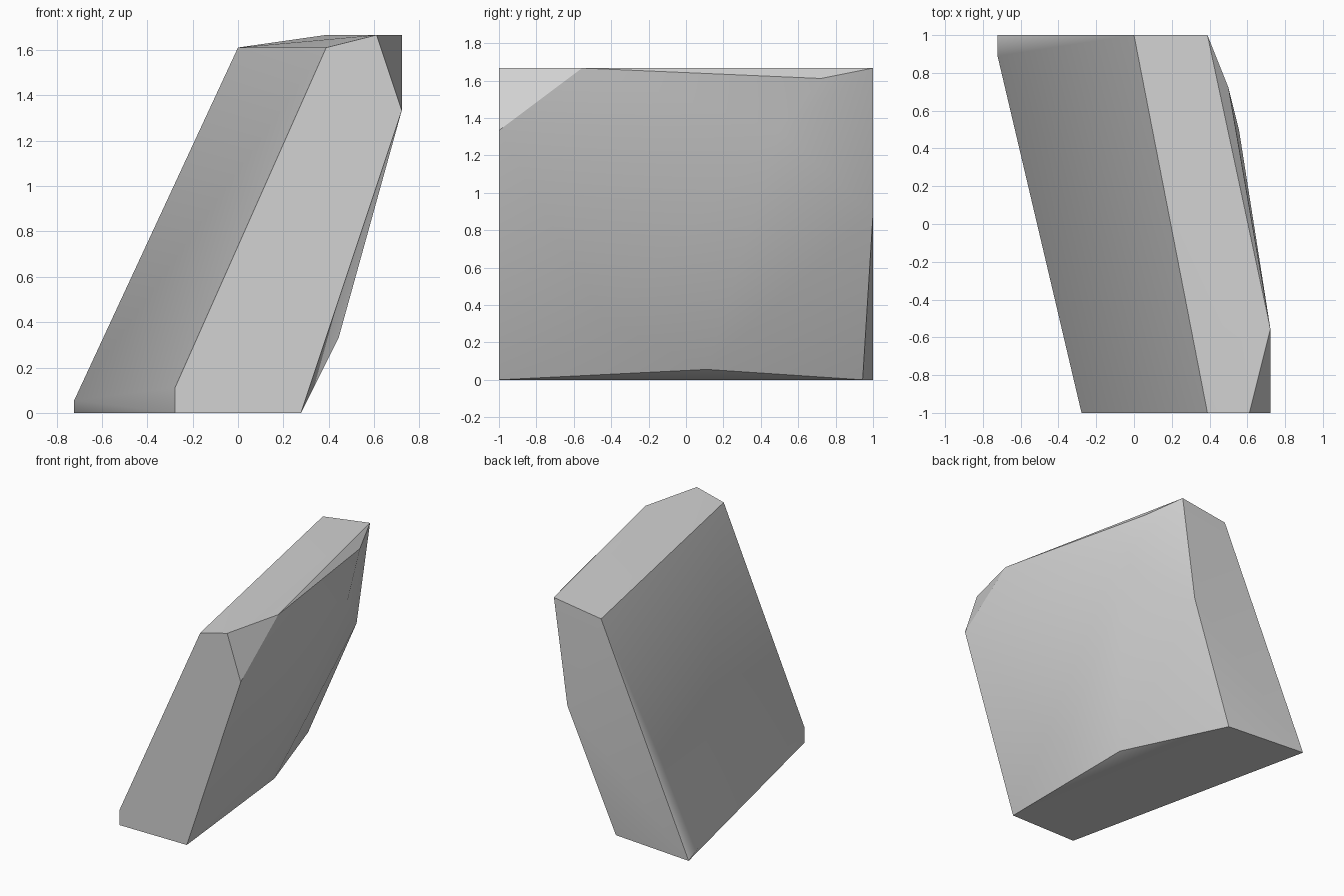
import bpy
import bmesh
import math

cube = bpy.data.objects.get("Cube")
if cube:
    bpy.data.objects.remove(cube, do_unlink=True)

# Plain grey stone material
stone = bpy.data.materials.new("stone_grey")
stone.use_nodes = True
grey = (0.65, 0.65, 0.65, 1)
stone.diffuse_color = grey
shader = stone.node_tree.nodes["Principled BSDF"]
shader.inputs["Base Color"].default_value = grey
shader.inputs["Roughness"].default_value = 0.9

# Corners of the leaning slab, in grid steps of 1/18 unit
STEP = 1 / 18
front = [(-5, -18, 0), (5, -18, 0), (13, -18, 24), (11, -18, 30), (7, -18, 29), (-5, -18, 2)]
back = [(-13, 18, 0), (-1.5, 17, 0), (5, 18, 16), (7, 18, 30), (0, 18, 29)]
sides = [(13, -10, 30), (9, 13, 29), (10, 9, 24), (8, -8, 6), (4, 2, 1), (-13, 16, 1)]

# Wrap the corners in a faceted convex shell
bm = bmesh.new()
for corner in front + back + sides:
    bm.verts.new([c * STEP for c in corner])
bmesh.ops.convex_hull(bm, input=bm.verts[:])
bmesh.ops.dissolve_limit(bm, angle_limit=math.radians(0.2),
                         verts=bm.verts[:], edges=bm.edges[:])
bmesh.ops.recalc_face_normals(bm, faces=bm.faces[:])

mesh = bpy.data.meshes.new("rock_slab")
bm.to_mesh(mesh)
bm.free()
mesh.materials.append(stone)
slab = bpy.data.objects.new("rock_slab", mesh)
bpy.context.collection.objects.link(slab)

# Soften the shallow facets, keep the main edges crisp
bpy.ops.object.select_all(action='DESELECT')
slab.select_set(True)
bpy.context.view_layer.objects.active = slab
bpy.ops.object.shade_smooth_by_angle(angle=math.radians(30))
